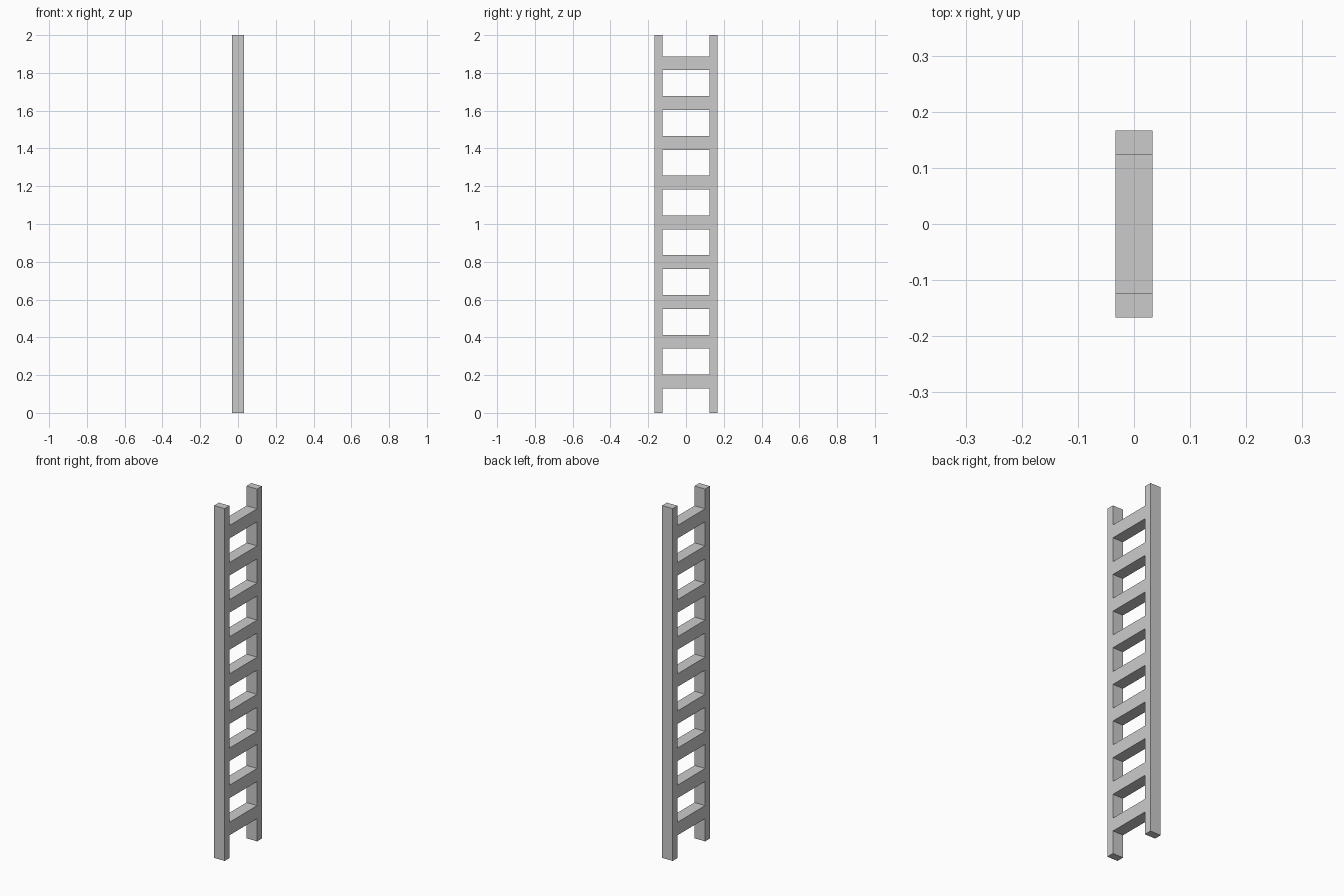
import bpy

if "Cube" in bpy.data.objects:
    bpy.data.objects.remove(bpy.data.objects["Cube"])

HEIGHT = 2.0
DEPTH = 0.066
HALF_WIDTH = 0.167
INNER = 0.124
RUNG_COUNT = 9
RUNG_HEIGHT = 0.074
FIRST_RUNG, LAST_RUNG = 0.166, 1.851


def box(name, size, location):
    bpy.ops.mesh.primitive_cube_add(size=1, location=location)
    obj = bpy.context.object
    obj.name = name
    obj.scale = size
    bpy.ops.object.transform_apply(location=False, rotation=False, scale=True)
    return obj


# Side rails
rail_y = (HALF_WIDTH + INNER) / 2
for side, label in ((-1, "front"), (1, "back")):
    box(f"{label}_rail", (DEPTH, HALF_WIDTH - INNER, HEIGHT),
        (0, side * rail_y, HEIGHT / 2))

# Evenly spaced rungs, flush with the rails
step = (LAST_RUNG - FIRST_RUNG) / (RUNG_COUNT - 1)
for i in range(RUNG_COUNT):
    box(f"rung_{i + 1}", (DEPTH, 2 * INNER, RUNG_HEIGHT),
        (0, 0, FIRST_RUNG + i * step))
